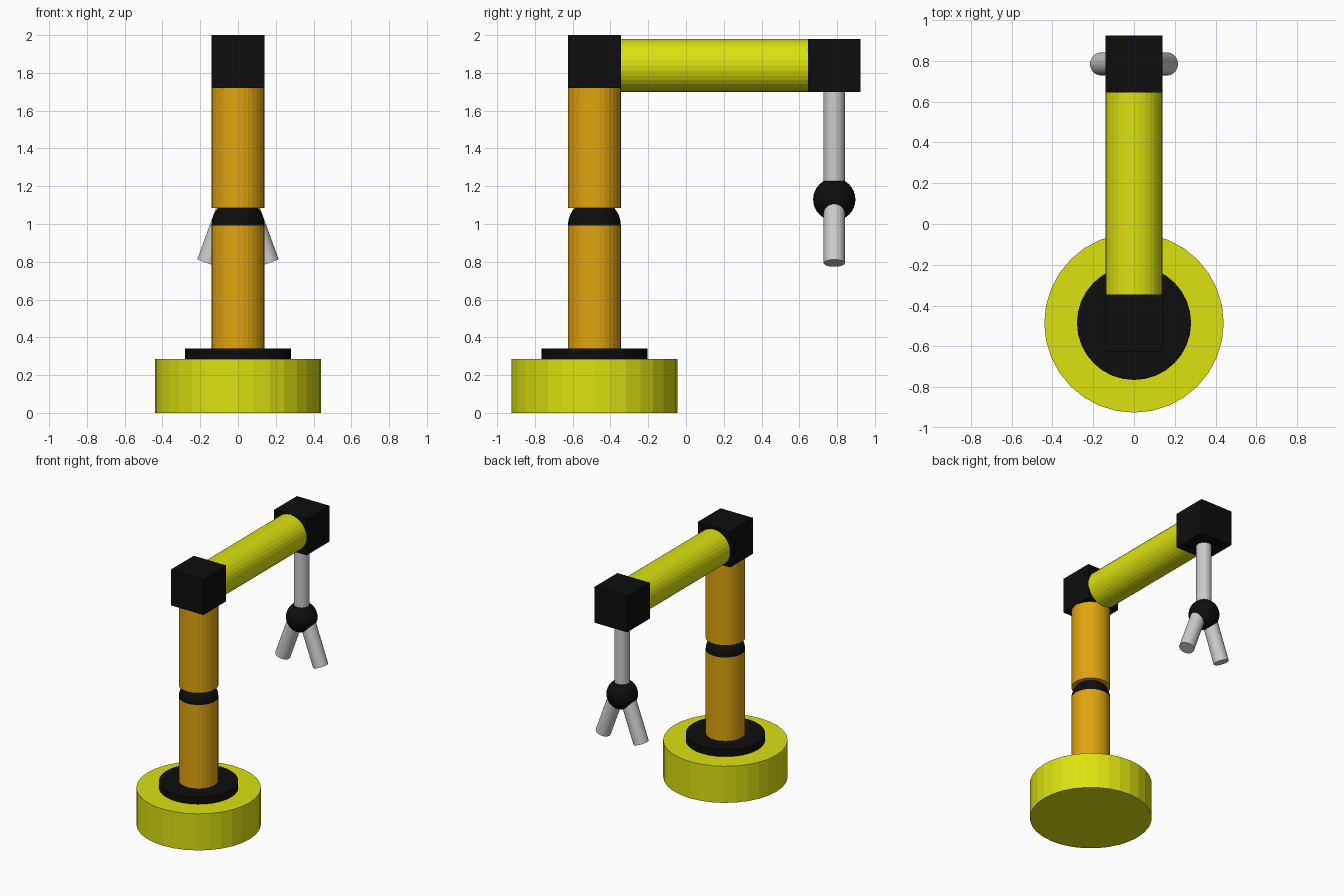
import bpy
from math import radians, sin, cos
from mathutils import Vector

if "Cube" in bpy.data.objects:
    bpy.data.objects.remove(bpy.data.objects["Cube"])


def material(name, rgb):
    m = bpy.data.materials.new(name)
    m.diffuse_color = (*rgb, 1)
    m.use_nodes = True
    m.node_tree.nodes["Principled BSDF"].inputs["Base Color"].default_value = m.diffuse_color
    return m


YELLOW = material("yellow", (0.72, 0.76, 0.005))
ORANGE = material("orange", (0.75, 0.37, 0.005))
BLACK = material("black", (0.004, 0.004, 0.004))


def finish(name, mat):
    ob = bpy.context.object
    ob.name = name
    if mat:
        ob.data.materials.append(mat)
    return ob


def rod(name, start, end, radius, mat=None):
    a, b = Vector(start), Vector(end)
    d = b - a
    bpy.ops.mesh.primitive_cylinder_add(
        vertices=32, radius=radius, depth=d.length, location=(a + b) / 2,
        rotation=d.to_track_quat('Z', 'Y').to_euler())
    return finish(name, mat)


def block(name, centre, size, mat):
    bpy.ops.mesh.primitive_cube_add(size=size, location=centre)
    return finish(name, mat)


def ball(name, centre, radius, mat):
    bpy.ops.mesh.primitive_uv_sphere_add(segments=32, ring_count=16,
                                         radius=radius, location=centre)
    return finish(name, mat)


COL = -0.485   # y of the column
TIP = 0.785    # y of the gripper

# Base and turntable
rod("base", (0, COL, 0), (0, COL, 0.285), 0.44, YELLOW)
rod("turntable", (0, COL, 0.285), (0, COL, 0.34), 0.28, BLACK)

# Column with ball joint
rod("lower_arm", (0, COL, 0.34), (0, COL, 0.993), 0.14, ORANGE)
ball("column_joint", (0, COL, 0.993), 0.14, BLACK)
rod("upper_arm", (0, COL, 1.085), (0, COL, 1.72), 0.14, ORANGE)
block("elbow_block", (0, COL, 1.86), 0.28, BLACK)

# Boom
rod("boom", (0, COL + 0.14, 1.84), (0, TIP - 0.14, 1.84), 0.14, YELLOW)
block("wrist_block", (0, TIP, 1.84), 0.28, BLACK)

# Gripper
rod("wrist_rod", (0, TIP, 1.70), (0, TIP, 1.2), 0.056)
ball("wrist_ball", (0, TIP, 1.13), 0.112, BLACK)
TILT = radians(20)
for side, label in ((-1, "left"), (1, "right")):
    foot = Vector((side * 0.163, TIP, 0.793))
    top = foot + 0.32 * Vector((-side * sin(TILT), 0, cos(TILT)))
    rod(label + "_finger", top, foot, 0.056)
